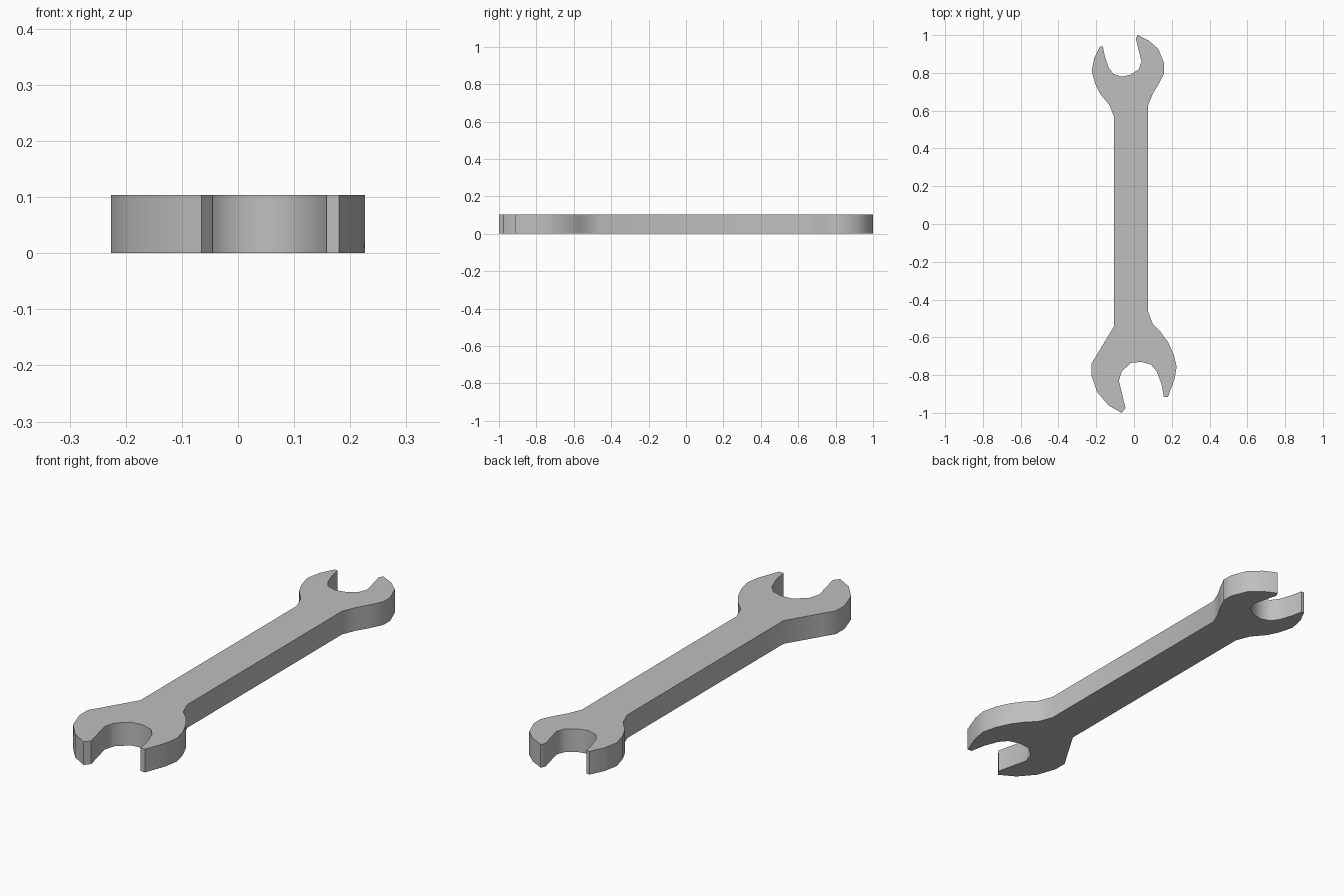
import bpy
import bmesh
from mathutils import Vector

THICKNESS = 0.104

default_cube = bpy.data.objects.get("Cube")
if default_cube:
    bpy.data.objects.remove(default_cube, do_unlink=True)


def make_material(name, colour):
    material = bpy.data.materials.new(name)
    material.use_nodes = True
    material.diffuse_color = colour
    shader = material.node_tree.nodes["Principled BSDF"]
    shader.inputs["Base Color"].default_value = colour
    return material


def extrude_profile(name, outline, thickness, material):
    """Turn a closed flat outline into a solid plate standing on the ground."""
    mesh = bpy.data.meshes.new(name)
    bm = bmesh.new()
    corners = [bm.verts.new(Vector((x, y, 0))) for x, y in outline]
    base = bm.faces.new(corners)
    top = bmesh.ops.extrude_face_region(bm, geom=[base], use_keep_orig=True)
    raised = [item for item in top["geom"] if isinstance(item, bmesh.types.BMVert)]
    bmesh.ops.translate(bm, verts=raised, vec=Vector((0, 0, thickness)))
    bmesh.ops.recalc_face_normals(bm, faces=bm.faces)
    # Split the concave caps into clean triangles
    caps = [face for face in bm.faces if len(face.verts) > 4]
    bmesh.ops.triangulate(bm, faces=caps, ngon_method='EAR_CLIP')
    bm.to_mesh(mesh)
    bm.free()
    mesh.materials.append(material)
    plate = bpy.data.objects.new(name, mesh)
    bpy.context.collection.objects.link(plate)
    return plate


# Rear head: flare out of the handle, short tip, open jaw, long tip, flare back
rear_left_flank = [(-.105, .565), (-.13, .63), (-.18, .69), (-.205, .74),
                   (-.224, .81), (-.21, .88), (-.18, .94)]
rear_jaw = [(-.165, .94), (-.155, .89), (-.135, .83), (-.11, .795), (-.065, .78),
            (-.02, .79), (.025, .82), (.04, .86), (.01, .98)]
rear_right_flank = [(.02, 1), (.08, .97), (.13, .925), (.16, .85), (.16, .8),
                    (.13, .74), (.1, .69), (.075, .63)]

# Front head: wider, with its jaw tilted the opposite way
front_right_flank = [(.075, -.465), (.1, -.53), (.14, -.57), (.18, -.625),
                     (.21, -.69), (.226, -.755), (.215, -.82), (.18, -.915)]
front_jaw = [(.158, -.915), (.145, -.845), (.12, -.78), (.09, -.745), (.04, -.73),
             (-.015, -.735), (-.065, -.78), (-.08, -.83), (-.045, -.975)]
front_left_flank = [(-.065, -1), (-.135, -.96), (-.195, -.89), (-.226, -.8),
                    (-.226, -.74), (-.195, -.69), (-.105, -.54)]

# The straight handle edges join the two heads
outline = (rear_left_flank + rear_jaw + rear_right_flank
           + front_right_flank + front_jaw + front_left_flank)

steel = make_material("steel grey", (0.52, 0.52, 0.52, 1))
wrench = extrude_profile("open_ended_wrench", outline, THICKNESS, steel)

# Rounded flanks read smooth while rims and jaw tips stay crisp
bpy.ops.object.select_all(action='DESELECT')
wrench.select_set(True)
bpy.context.view_layer.objects.active = wrench
bpy.ops.object.shade_smooth_by_angle(angle=0.75)
